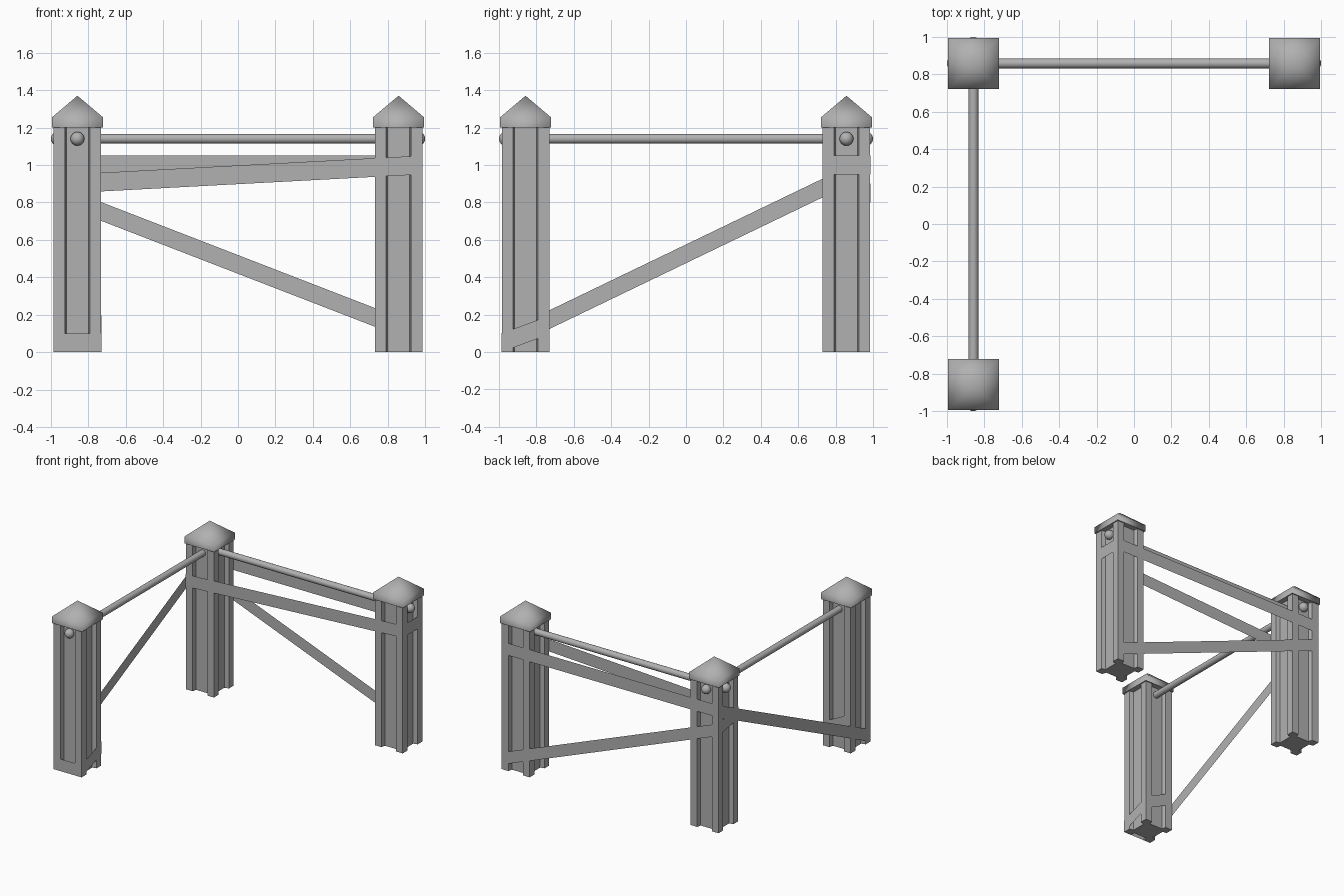
import bpy, bmesh, math
from mathutils import Vector

if "Cube" in bpy.data.objects:
    bpy.data.objects.remove(bpy.data.objects["Cube"])

C = 0.858      # post centre offset
H = 0.127      # post half width
POSTS = {"front_left": (-C, -C), "back_left": (-C, C), "back_right": (C, C)}

# dark grey paint shared by all parts
GREY = bpy.data.materials.new("dark_grey")
GREY.diffuse_color = (0.44, 0.44, 0.44, 1)
GREY.use_nodes = True
GREY.node_tree.nodes["Principled BSDF"].inputs["Base Color"].default_value = GREY.diffuse_color


def finish(name, bm):
    bmesh.ops.recalc_face_normals(bm, faces=bm.faces)
    me = bpy.data.meshes.new(name)
    bm.to_mesh(me)
    bm.free()
    me.materials.append(GREY)
    ob = bpy.data.objects.new(name, me)
    bpy.context.collection.objects.link(ob)
    return ob


def post(name, x, y):
    # square post with a vertical channel down each side
    side = [(-H, -H), (-0.067, -H), (-0.059, -H + 0.035),
            (0.059, -H + 0.035), (0.067, -H)]
    bm = bmesh.new()
    rings = [[], []]
    for k in range(4):
        c, s = round(math.cos(k * math.pi / 2)), round(math.sin(k * math.pi / 2))
        for px, py in side:
            for ring, z in zip(rings, (0, 1.21)):
                ring.append(bm.verts.new((x + c * px - s * py, y + s * px + c * py, z)))
    lo, hi = rings
    bm.faces.new(lo)
    bm.faces.new(hi)
    for i in range(len(lo)):
        bm.faces.new((lo[i - 1], lo[i], hi[i], hi[i - 1]))
    finish(name, bm)


def cap(name, x, y):
    # softly shaded pyramid cap on a short square rim
    h = 0.136
    bm = bmesh.new()
    corners = [(-h, -h), (h, -h), (h, h), (-h, h)]
    lo = [bm.verts.new((x + a, y + b, 1.2)) for a, b in corners]
    hi = [bm.verts.new((x + a, y + b, 1.255)) for a, b in corners]
    tip = bm.verts.new((x, y, 1.37))
    base = bm.faces.new(lo)
    for i in range(4):
        j = (i + 1) % 4
        bm.faces.new((lo[i], lo[j], hi[j], hi[i])).smooth = True
        bm.faces.new((hi[i], hi[j], tip)).smooth = True
    for e in base.edges:
        e.smooth = False
    finish(name, bm)


def style(ob, name):
    ob.name = name
    ob.data.materials.append(GREY)
    bpy.ops.object.shade_smooth_by_angle()


def rail(name, centre, rot):
    # round rail with a ball at both ends
    bpy.ops.mesh.primitive_cylinder_add(vertices=20, radius=0.026, depth=1.92,
                                        location=centre, rotation=rot)
    ob = bpy.context.object
    style(ob, name)
    axis = ob.rotation_euler.to_matrix() @ Vector((0, 0, 1))
    for i, sgn in enumerate((-1, 1)):
        bpy.ops.mesh.primitive_uv_sphere_add(segments=20, ring_count=12, radius=0.037,
                                             location=Vector(centre) + axis * sgn * 0.963)
        style(bpy.context.object, f"{name}_end_ball_{i}")


def tape(name, path):
    # flat ribbon, 0.1 tall, following a centre line
    bm = bmesh.new()
    rows = [(bm.verts.new((x, y, z - 0.05)), bm.verts.new((x, y, z + 0.05)))
            for x, y, z in path]
    for a, b in zip(rows, rows[1:]):
        bm.faces.new((a[0], b[0], b[1], a[1]))
    finish(name, bm)


for n, (px, py) in POSTS.items():
    post(n + "_post", px, py)
    cap(n + "_cap", px, py)

rail("back_rail", (0, C, 1.14), (0, math.pi / 2, 0))
rail("left_rail", (-C, 0, 1.14), (math.pi / 2, 0, 0))

# one continuous barrier ribbon wound around the posts
O, I = C + H + 0.001, C - H - 0.001
tape("barrier_ribbon", [
    (-O, -I, 0.27), (-I, -I, 0.145), (-I, -O, 0.05), (-O, -O, 0.05),   # front post
    (-O, O, 1.0), (O, O, 1.0), (O, I, 1.0),                           # side, back, right post
    (-O, I, 0.895), (-O, O, 0.85), (O, O, 0.087)])                    # return and diagonal
